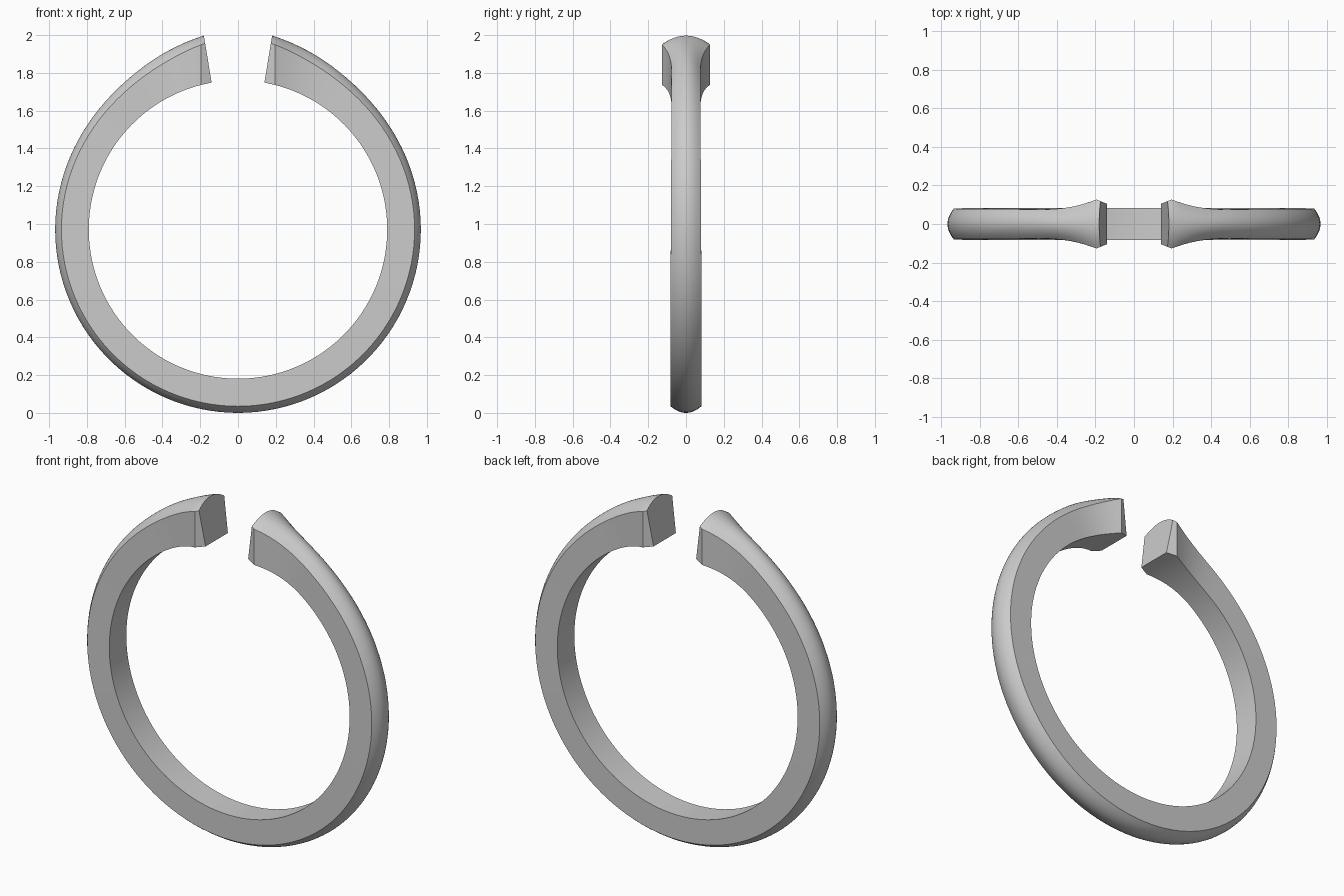
import bpy, bmesh
from math import sin, cos, radians

if "Cube" in bpy.data.objects:
    bpy.data.objects.remove(bpy.data.objects["Cube"])

CZ = 0.971          # ring centre height
INNER = 0.79        # bore radius


def lerp_table(table, v):
    """Smooth Catmull-style interpolation through (key, value) points."""
    if v <= table[0][0]:
        return table[0][1]
    if v >= table[-1][0]:
        return table[-1][1]
    n = len(table)

    def slope(i):
        a, b = max(i - 1, 0), min(i + 1, n - 1)
        return (table[b][1] - table[a][1]) / (table[b][0] - table[a][0])

    for i in range(n - 1):
        (x0, y0), (x1, y1) = table[i], table[i + 1]
        if v <= x1:
            h = x1 - x0
            t = (v - x0) / h
            return ((2*t**3 - 3*t*t + 1) * y0 + (t**3 - 2*t*t + t) * h * slope(i)
                    + (3*t*t - 2*t**3) * y1 + (t**3 - t*t) * h * slope(i + 1))


# radii against angle from the top, widths against distance from the gap
CREST = [(10, 1.042), (23, 1.012), (37, 0.985), (55, 0.971), (90, 0.968), (180, 0.971)]
EDGE = [(10, 1.001), (23, 0.966), (37, 0.945), (55, 0.936), (90, 0.935), (180, 0.936)]
FLARE = [(0.195, 0.051), (0.24, 0.035), (0.30, 0.018), (0.36, 0.007), (0.43, 0.0)]
BASE = [(30, 0.076), (80, 0.079), (110, 0.082)]


def half_width(x, ang):
    if ang < 45:
        if x < 0.195:
            return 0.127 - (0.195 - x) * 0.4
        return lerp_table(BASE, ang) + lerp_table(FLARE, x)
    return lerp_table(BASE, ang)


# stations: (outer angle, inner angle); the second one is the flare crease
stations = [(10.0, 10.2), (11.25, 14.3)]
for i in range(1, 13):
    a = 11.25 + i * 2.4
    stations.append((a, a + 3.05 * (1 - i / 12)))
steps = 48
a0 = stations[-1][0]
stations += [(a0 + (180 - a0) * i / steps,) * 2 for i in range(1, steps + 1)]

# half of the band, skinned section by section
DOME = 12
bm = bmesh.new()
rings = []
for out_a, in_a in stations:
    edge, crest = lerp_table(EDGE, out_a), lerp_table(CREST, out_a)
    so, co = sin(radians(out_a)), cos(radians(out_a))
    si, ci = sin(radians(in_a)), cos(radians(in_a))
    wo = half_width(edge * so, out_a)
    wi = half_width(INNER * si, out_a)
    ring = [bm.verts.new((INNER * si, -wi, CZ + INNER * ci))]
    for k in range(DOME + 1):
        s = -1 + 2 * k / DOME
        r = edge + (crest - edge) * (1 - s * s)
        ring.append(bm.verts.new((0 if out_a == 180 else r * so, s * wo, CZ + r * co)))
    ring.append(bm.verts.new((INNER * si, wi, CZ + INNER * ci)))
    if out_a == 180:
        ring[0].co.x = ring[-1].co.x = 0
    rings.append(ring)
for a, b in zip(rings, rings[1:]):
    for k in range(len(a)):
        j = (k + 1) % len(a)
        bm.faces.new((a[k], a[j], b[j], b[k]))
bm.faces.new(rings[0])      # cut end
bmesh.ops.recalc_face_normals(bm, faces=bm.faces)
# make sure the open half shell faces outward (cut end looks toward the gap)
bm.faces.ensure_lookup_table()
bm.normal_update()
if bm.faces[-1].normal.x > 0:
    bmesh.ops.reverse_faces(bm, faces=bm.faces)

mesh = bpy.data.meshes.new("ring_band")
bm.to_mesh(mesh)
bm.free()
band = bpy.data.objects.new("ring_band", mesh)
bpy.context.collection.objects.link(band)
bpy.context.view_layer.objects.active = band
band.select_set(True)

# second half of the band
mirror = band.modifiers.new("mirror", 'MIRROR')
mirror.use_axis = (True, False, False)
mirror.use_clip = True
mirror.merge_threshold = 0.0005
bpy.ops.object.modifier_apply(modifier=mirror.name)
bpy.ops.object.shade_smooth_by_angle(angle=radians(28))
